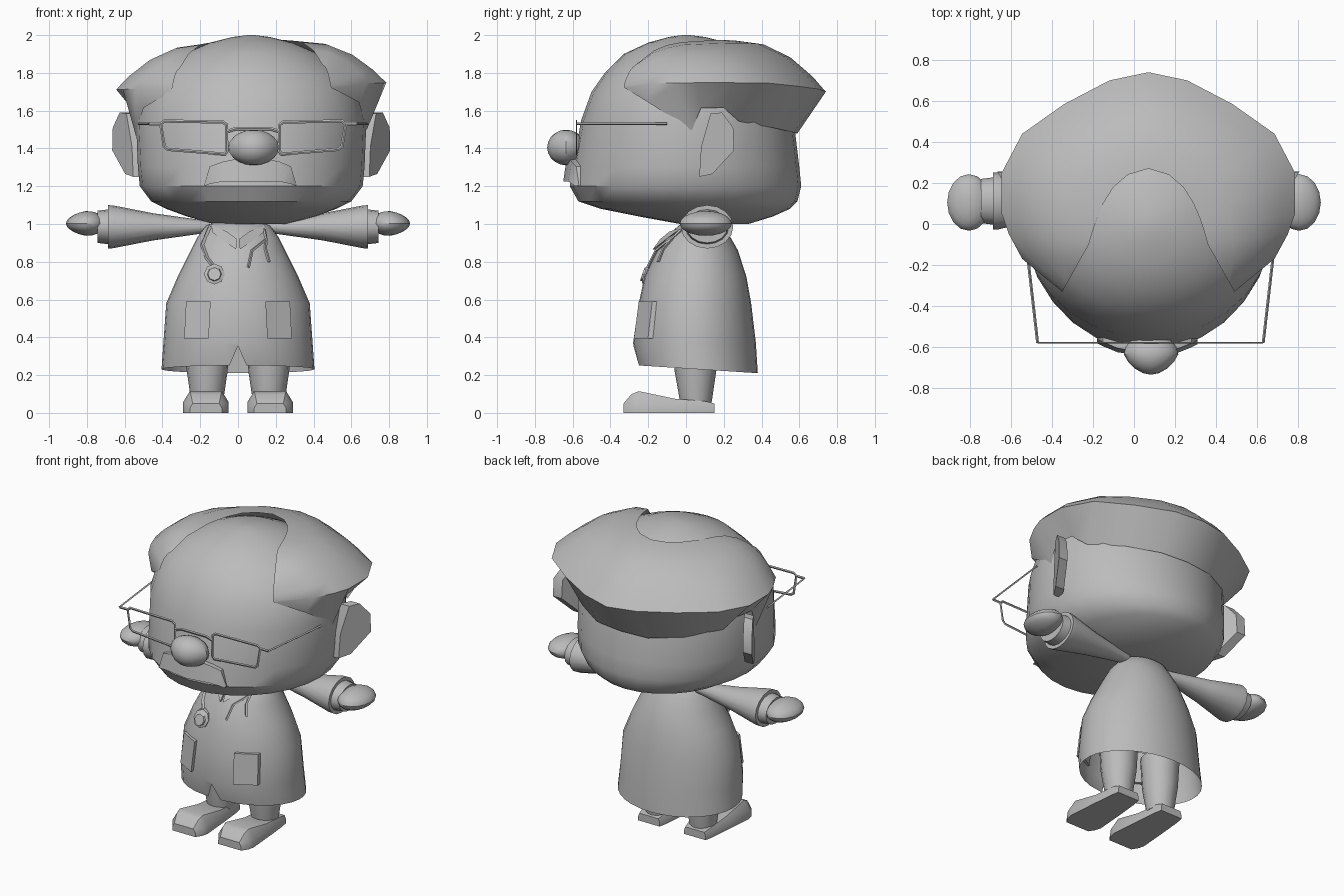
import bpy, bmesh, math
from mathutils import Vector

if "Cube" in bpy.data.objects:
    bpy.data.objects.remove(bpy.data.objects["Cube"])

GREY = bpy.data.materials.new("plain_grey")
GREY.diffuse_color = (0.5, 0.5, 0.5, 1)
GREY.use_nodes = True
GREY.node_tree.nodes["Principled BSDF"].inputs["Base Color"].default_value = GREY.diffuse_color
HX = 0.07  # head centre line


def add(name, bm):
    bmesh.ops.recalc_face_normals(bm, faces=bm.faces)
    me = bpy.data.meshes.new(name)
    bm.to_mesh(me)
    bm.free()
    me.materials.append(GREY)
    ob = bpy.data.objects.new(name, me)
    bpy.context.collection.objects.link(ob)
    return ob


def skin(name, rings, loop=True, cap0=False, cap1=False):
    """Bridge equal-length rows of points with quads."""
    bm = bmesh.new()
    rows = [[bm.verts.new(p) for p in r] for r in rings]
    n = len(rows[0])
    for a, b in zip(rows, rows[1:]):
        for i in range(n if loop else n - 1):
            j = (i + 1) % n
            bm.faces.new((a[i], a[j], b[j], b[i]))
    if cap0:
        bm.faces.new(rows[0])
    if cap1:
        bm.faces.new(rows[-1])
    return add(name, bm)


def oval_rings(prof, cx, seg):
    """Profile rows are (z, half width, front y, back y)."""
    out = []
    for z, rx, yf, yb in prof:
        cy, ry = (yf + yb) / 2, (yb - yf) / 2
        out.append([Vector((cx + rx * math.sin(t), cy - ry * math.cos(t), z))
                    for t in (2 * math.pi * i / seg for i in range(seg))])
    return out


def ball(name, loc, size, seg=16):
    bm = bmesh.new()
    bmesh.ops.create_uvsphere(bm, u_segments=seg, v_segments=seg // 2 + 2, radius=1)
    for v in bm.verts:
        v.co = Vector(loc) + Vector([v.co[k] * size[k] for k in range(3)])
    return add(name, bm)


def rod(name, pts, r, closed=False, flat=1.0):
    """Thin bar along points; flat squashes its depth in y."""
    cu = bpy.data.curves.new(name, 'CURVE')
    cu.dimensions = '3D'
    cu.bevel_depth, cu.bevel_resolution = r, 0
    sp = cu.splines.new('POLY')
    sp.points.add(len(pts) - 1)
    y0 = pts[0][1]
    for p, q in zip(sp.points, pts):
        p.co = (q[0], q[1], q[2], 1)
    sp.use_cyclic_u = closed
    tmp = bpy.data.objects.new(name + "_path", cu)
    bpy.context.collection.objects.link(tmp)
    me = bpy.data.meshes.new_from_object(
        tmp.evaluated_get(bpy.context.evaluated_depsgraph_get()))
    bpy.data.objects.remove(tmp)
    bm = bmesh.new()
    bm.from_mesh(me)
    for v in bm.verts:
        v.co.y = y0 + (v.co.y - y0) * flat
    return add(name, bm)


# Head
HEAD = [(1.0, .2, -.03, .33), (1.04, .34, -.25, .46), (1.08, .45, -.45, .55),
        (1.12, .53, -.57, .59), (1.2, .59, -.615, .61), (1.3, .60, -.60, .60),
        (1.55, .61, -.555, .57), (1.7, .57, -.50, .52), (1.8, .5, -.43, .45),
        (1.9, .36, -.33, .35), (1.96, .22, -.2, .22), (1.99, .1, -.09, .1),
        (2.0, .02, -.02, .02)]
skin("head", oval_rings(HEAD, HX, 28), cap0=True, cap1=True)

# Hair: stations from the back to the temple as crown, rim and lower edge
HAIR = [((0, .27, 1.97), (0, .74, 1.70), (0, .59, 1.48)),
        ((.10, .24, 1.97), (.19, .70, 1.71), (.19, .57, 1.48)),
        ((.17, .18, 1.97), (.41, .585, 1.72), (.38, .46, 1.50)),
        ((.22, .10, 1.965), (.615, .44, 1.73), (.54, .28, 1.53)),
        ((.25, .03, 1.96), (.715, .25, 1.73), (.59, .2, 1.6)),
        ((.27, -.03, 1.955), (.715, .05, 1.73), (.61, .08, 1.6)),
        ((.29, -.1, 1.94), (.68, -.05, 1.73), (.61, .03, 1.48)),
        ((.33, -.17, 1.91), (.615, -.17, 1.73), (.57, -.2, 1.63)),
        ((.38, -.26, 1.83), (.42, -.33, 1.72), (.425, -.325, 1.71))]


def hair_row(st, s):
    c, r, low = map(Vector, st)
    row = []
    for t in (0, .3, .6, .85, 1):
        p = c.lerp(r, t)
        p.z = c.z + (r.z - c.z) * t ** 2.2
        row.append(p)
    row.append(low)
    return [Vector((HX + s * p.x, p.y, p.z + .025 * s * p.x)) for p in row]


skin("hair", [hair_row(h, -1) for h in HAIR[:0:-1]] + [hair_row(h, 1) for h in HAIR],
     loop=False)

# Ears: slabs that flare outward toward the back
EAR = [(.07, 1.25), (.08, 1.41), (.13, 1.585), (.19, 1.59), (.25, 1.51), (.255, 1.39),
       (.14, 1.265)]
for s, side in ((-1, "left"), (1, "right")):
    skin(side + "_ear", [[Vector((HX + s * (.61 + (y - .07) * .6 + d), y, z))
                          for y, z in EAR] for d in (-.05, .015)], cap0=True, cap1=True)

# Nose, narrowing to the front
nose = ball("nose", (.083, -.635, 1.405), (.133, .1, .094))
for v in nose.data.vertices:
    v.co.x = .083 + (v.co.x - .083) * (1 + min(0, v.co.y + .635) * 2.5)

# Moustache bent around the face
TACHE = [(-.25, 1.2, 1.205), (-.22, 1.212, 1.305), (-.15, 1.225, 1.33),
         (0, 1.225, 1.36), (.15, 1.225, 1.33), (.21, 1.212, 1.305), (.24, 1.2, 1.205)]
skin("moustache", [[(HX + u, y + 1.1 * u * u + dy, z)
                    for y, z in ((-.65, lo), (-.63, hi), (-.55, hi), (-.55, lo))
                    for dy in (0,)] for u, lo, hi in TACHE], cap0=True, cap1=True)

# Glasses
GX, GY = .08, -.58
for s, side in ((-1, "left"), (1, "right")):
    rim = [(.14, 1.525), (.16, 1.54), (.47, 1.545), (.49, 1.53), (.47, 1.41),
           (.45, 1.395), (.15, 1.37), (.14, 1.385)]
    rod(side + "_lens_rim", [(GX + s * u, GY, z) for u, z in rim], .009, True, .4)
    rod(side + "_lens_hinge", [(GX + s * .49, GY, 1.53), (GX + s * .55, GY, 1.53)],
        .009, flat=.4)
    rod(side + "_temple", [(GX + s * .55, GY, 1.53), (GX + s * .605, -.1, 1.53)], .007)
rod("glasses_bridge", [(GX - .14, GY, 1.49), (GX - .09, GY, 1.505),
                       (GX + .09, GY, 1.505), (GX + .14, GY, 1.49)], .009, flat=.4)

# Coat: open hem, notch at the front
COAT = [(1.03, .08, .03, .15), (.99, .17, -.04, .2), (.93, .215, -.11, .235),
        (.86, .25, -.16, .275), (.72, .32, -.22, .32), (.58, .38, -.25, .345),
        (.37, .395, -.28, .37), (.23, .405, -.255, .38)]
rings = oval_rings(COAT, 0, 32)
for p in rings[-1]:
    p.z = .235 - .065 * p.y
rings[-1][0].z = .355
rings[-1][0].y = -.278
rings[-1][1].x, rings[-1][-1].x = .045, -.045
skin("coat", rings, cap0=True)


def coat_y(x, z):
    """Front surface of the coat."""
    for a, b in zip(COAT, COAT[1:]):
        if b[0] <= z <= a[0]:
            t = (a[0] - z) / (a[0] - b[0])
            rx, yf, yb = (a[k] + (b[k] - a[k]) * t for k in (1, 2, 3))
            return (yf + yb) / 2 - (yb - yf) / 2 * math.sqrt(max(0, 1 - (x / rx) ** 2))
    return 0


def patch(name, pts, out=.02):
    """Raised plate lying on the coat front."""
    skin(name, [[(x, coat_y(x, z) + d, z) for x, z in pts] for d in (.015, -out)],
         cap0=True, cap1=True)


for s, side in ((-1, "left"), (1, "right")):
    patch(side + "_pocket", [(s * .145, .59), (s * .275, .59), (s * .285, .395),
                             (s * .155, .395)], .025)
    patch(side + "_lapel", [(s * .14, 1.0), (s * .135, .955), (s * .01, .865),
                            (s * .005, .92), (s * .06, .96)], .02)

# Stethoscope
def on_coat(pts, out=.008):
    return [(x, coat_y(x, z) - out, z) for x, z in pts]


rod("stethoscope_tube", on_coat([(-.15, .985), (-.165, .95), (-.19, .89), (-.165, .82),
                                 (-.13, .775)]), .011)
rod("stethoscope_fork", on_coat([(.14, .97), (.15, .92), (.12, .895), (.075, .86),
                                 (.055, .77)]), .008)
rod("stethoscope_prong", on_coat([(.15, .92), (.145, .87), (.165, .8)]), .008)
by = coat_y(-.125, .735)
skin("stethoscope_bell", [[(-.125 + r * math.sin(k * math.pi / 4), by + d - (z0 := r * math.cos(
    k * math.pi / 4)) * -.35, .735 + z0) for k in range(8)]
    for r, d in ((.055, .01), (.055, -.02), (.038, -.028), (.034, -.04))],
    cap0=True, cap1=True)

# Arms, hands, legs and shoes
ARM = [(.15, .03, .03), (.45, .088, .072), (.66, .138, .113), (.688, .138, .115),
       (.688, .115, .092), (.745, .108, .085)]
SHOE = [(-.33, .085, .07, .05), (-.29, .11, .08, .098), (-.25, .12, .085, .115),
        (-.06, .105, .08, .075), (.1, .09, .08, .062), (.15, .08, .07, .05)]
for s, side in ((-1, "left"), (1, "right")):
    skin(side + "_sleeve", [[(s * x, .112 + ry * math.cos(t), .985 + rz * math.sin(t))
                             for t in (k * math.pi / 8 for k in range(16))]
                            for x, ry, rz in ARM], cap0=True, cap1=True)
    hand = ball(side + "_hand", (s * .805, .105, 1.0), (.106, .138, .066))
    for v in hand.data.vertices:  # flatten toward the fingertips
        v.co.z = 1.003 + (v.co.z - 1.0) * (1 - max(0, abs(v.co.x) - .8) * 2)
    skin(side + "_leg", oval_rings([(.42, .12, -.07, .17), (.22, .108, -.06, .16),
                                    (.05, .083, -.03, .135)], s * .163, 16),
         cap0=True, cap1=True)
    skin(side + "_shoe", [[(s * .17 + x, y, z) for x, z in
                           ((-b, 0), (-b, h * .5), (-t, h), (t, h), (b, h * .5), (b, 0))]
                          for y, b, t, h in SHOE], cap0=True, cap1=True)

# Smooth shading with sharp edges kept
for ob in bpy.context.scene.objects:
    ob.select_set(True)
    bpy.context.view_layer.objects.active = ob
bpy.ops.object.shade_smooth_by_angle(angle=math.radians(35))
